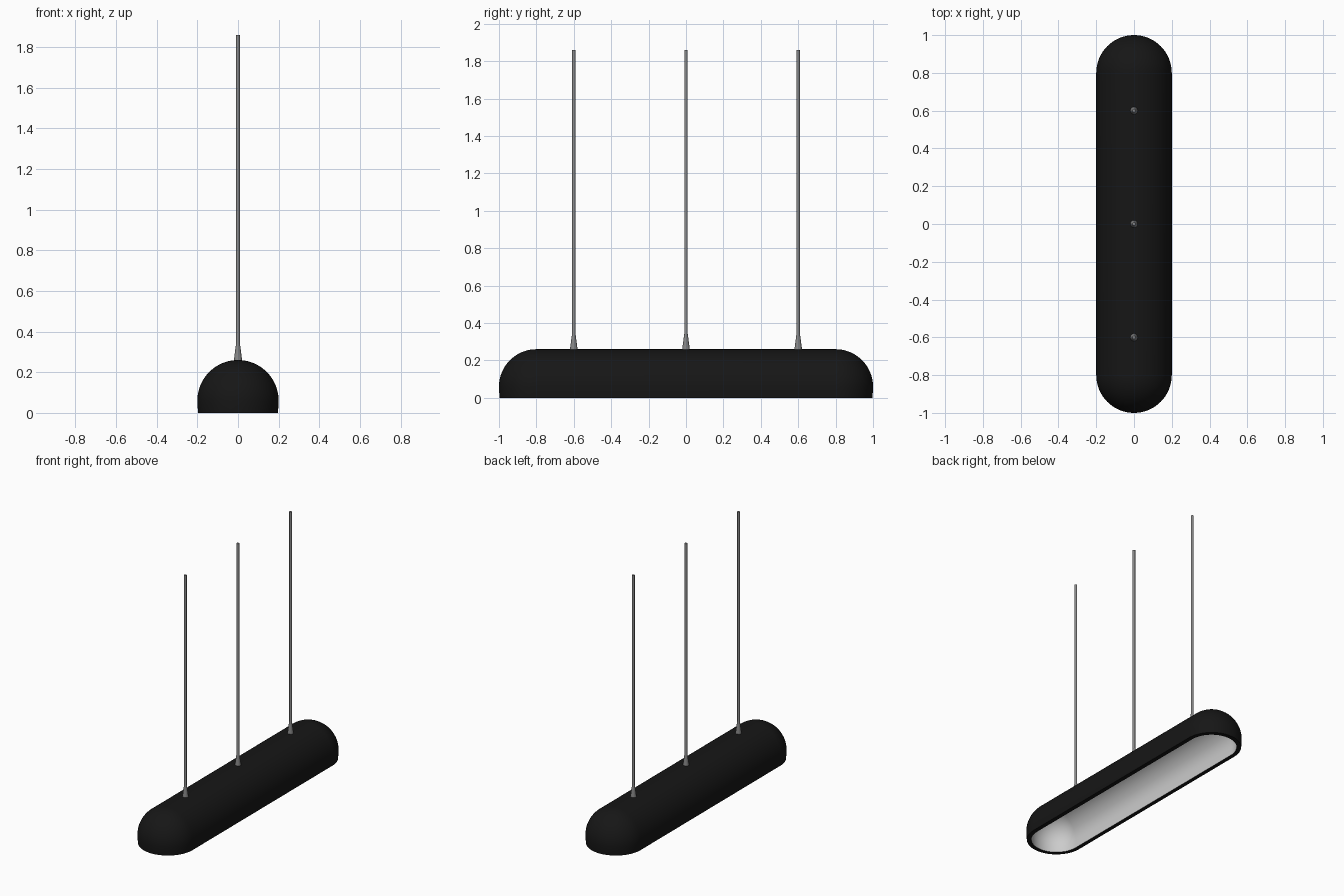
import bpy, bmesh
from math import sin, cos, pi

if "Cube" in bpy.data.objects:
    bpy.data.objects.remove(bpy.data.objects["Cube"])

HALF = 0.8   # straight half length between the rounded ends
SEG = 32     # segments per rounded end


def material(name, v):
    m = bpy.data.materials.new(name)
    m.diffuse_color = (v, v, v, 1)
    m.use_nodes = True
    m.node_tree.nodes["Principled BSDF"].inputs["Base Color"].default_value = m.diffuse_color
    return m


def finish(name, bm, mat):
    me = bpy.data.meshes.new(name)
    bm.to_mesh(me)
    bm.free()
    ob = bpy.data.objects.new(name, me)
    bpy.context.collection.objects.link(ob)
    if mat:
        me.materials.append(mat)
    bpy.ops.object.select_all(action='DESELECT')
    bpy.context.view_layer.objects.active = ob
    ob.select_set(True)
    bpy.ops.object.shade_smooth_by_angle(angle=0.6)
    return ob


def sweep(name, profile, half=0, seg=SEG, pos=(0, 0), mat=None):
    """Sweep an (r, z) profile around a stadium outline (a circle if half is 0)."""
    path = [(i * pi / seg, half) for i in range(seg + 1)]
    path += [(pi + i * pi / seg, -half) for i in range(seg + 1)]
    bm = bmesh.new()
    rings = [[bm.verts.new((pos[0] + r * cos(a), pos[1] + r * sin(a) + o, z))
              for a, o in path] for r, z in profile]
    n = len(path)
    for lo, hi in zip(rings, rings[1:]):
        for i in range(n):
            j = (i + 1) % n
            bm.faces.new((lo[i], lo[j], hi[j], hi[i]))
    bmesh.ops.remove_doubles(bm, verts=bm.verts, dist=1e-5)
    return finish(name, bm, mat)


def dome(r, base, steps=20):
    pts = [(r * cos(i * pi / 2 / steps), base + r * sin(i * pi / 2 / steps))
           for i in range(steps)]
    return pts + [(0, base + r)]


black = material("black", 0.008)
metal = material("metal", 0.25)

# Outer shade with its flat bottom rim
sweep("shade", [(0.166, 0), (0.196, 0), (0.199, 0.03)] + dome(0.2, 0.06), HALF, mat=black)

# Pale inner lining, facing down into the cavity
lining = sweep("lining", [(0.166, 0), (0.169, 0.03)] + dome(0.17, 0.06), HALF)
lining.data.flip_normals()

# Three suspension rods with tapered collars
for k, y in enumerate((-0.6, 0, 0.6)):
    sweep(f"rod_{k}", [(0.0, 0.25), (0.02, 0.25), (0.02, 0.262), (0.009, 0.345),
                       (0.009, 1.86), (0, 1.86)], 0, 8, (0, y), metal)
